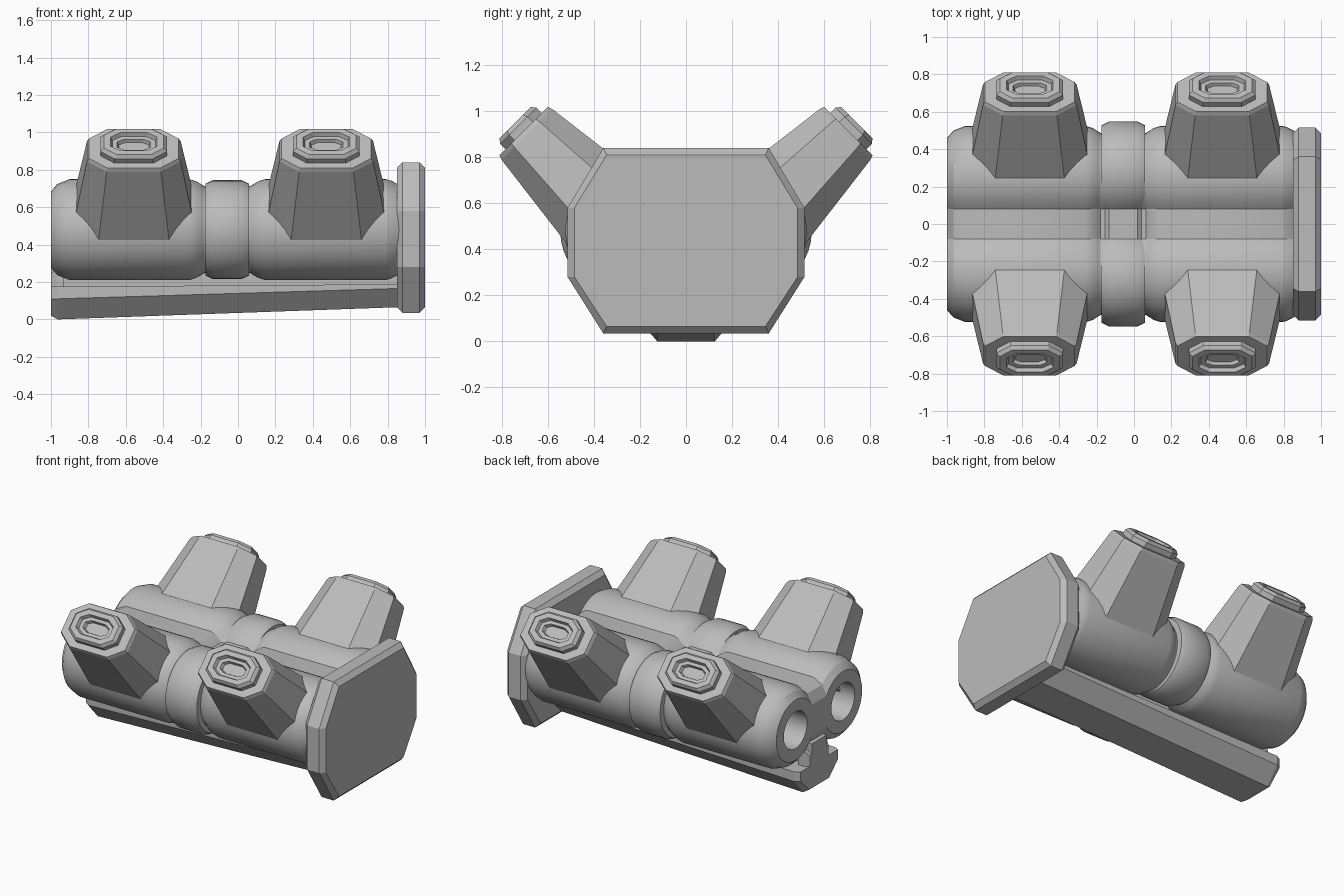
import bpy, bmesh, math
from mathutils import Vector

cube = bpy.data.objects.get("Cube")
if cube:
    bpy.data.objects.remove(cube, do_unlink=True)

# One grey metal for everything
grey = bpy.data.materials.new("grey_metal")
grey.use_nodes = True
COLOUR = (0.5, 0.5, 0.5, 1)
grey.diffuse_color = COLOUR
grey.node_tree.nodes["Principled BSDF"].inputs["Base Color"].default_value = COLOUR

AXIS_Z = 0.48


def loft(name, rings, smooth=False):
    """Skin a list of equal-length point rings and cap both ends."""
    bm = bmesh.new()
    rows = [[bm.verts.new(p) for p in ring] for ring in rings]
    for a, b in zip(rows, rows[1:]):
        for i in range(len(a)):
            j = (i + 1) % len(a)
            bm.faces.new((a[i], a[j], b[j], b[i]))
    bm.faces.new(rows[0])
    bm.faces.new(rows[-1])
    bmesh.ops.recalc_face_normals(bm, faces=bm.faces)
    mesh = bpy.data.meshes.new(name)
    bm.to_mesh(mesh)
    bm.free()
    mesh.materials.append(grey)
    obj = bpy.data.objects.new(name, mesh)
    bpy.context.collection.objects.link(obj)
    if smooth:
        smooth_sharp(obj)
    return obj


def smooth_sharp(obj):
    bpy.ops.object.select_all(action='DESELECT')
    obj.select_set(True)
    bpy.context.view_layer.objects.active = obj
    bpy.ops.object.shade_smooth_by_angle(angle=math.radians(28))


def twin_ring(x, r, c, steps=28):
    """Dumbbell section: two circles joined by a flat web."""
    web = 0.08
    start = math.acos(min((c - web) / r, 0.98))
    half = []
    for i in range(steps + 1):
        t = -(math.pi - start) + 2 * (math.pi - start) * i / steps
        half.append((c + r * math.cos(t), r * math.sin(t)))
    pts = half + [(-y, -z) for y, z in half]
    return [Vector((x, y, AXIS_Z + z)) for y, z in pts]


# Twin barrel housing with a necked middle and a chamfered open end
profile = [(-1, .205), (-.965, .245), (-.9, .27), (-.26, .27), (-.22, .258), (-.18, .232),
           (.065, .232), (.105, .258), (.145, .27), (.79, .27), (.82, .262), (.87, .235)]
housing = loft("twin_housing", [twin_ring(x, r, .255) for x, r in profile])

# Bores in the open end
for side in (-1, 1):
    bpy.ops.mesh.primitive_cylinder_add(vertices=32, radius=0.125, depth=0.8,
                                        location=(-1, side * .255, AXIS_Z),
                                        rotation=(0, math.pi / 2, 0))
    cutter = bpy.context.object
    cutter.name = "bore_cutter"
    cutter.hide_render = True
    cut = housing.modifiers.new("bore", 'BOOLEAN')
    cut.operation = 'DIFFERENCE'
    cut.solver = 'EXACT'
    cut.object = cutter
    bpy.context.view_layer.objects.active = housing
    bpy.ops.object.modifier_apply(modifier=cut.name)
    bpy.data.objects.remove(cutter, do_unlink=True)
smooth_sharp(housing)

# Raised band around the middle
band = [(-.175, .245), (-.135, .264), (.02, .264), (.06, .245)]
loft("middle_band", [twin_ring(x, r, .283) for x, r in band], True)


# Octagonal end plate with chamfered rims
def plate_ring(x, inset):
    y0, y1 = .515 - inset, .36 - inset / 2
    lo, hi = .035 + inset, .84 - inset
    pts = [(y1, lo), (y0, .28), (y0, .58), (y1, hi)]
    pts += [(-y, z) for y, z in reversed(pts)]
    return [Vector((x, y, z)) for y, z in pts]


loft("end_plate", [plate_ring(.85, .03), plate_ring(.88, 0), plate_ring(.97, 0), plate_ring(1, .03)])


# Tapered ports leaning out at 45 degrees, with a stepped, recessed mouth
def port_ring(cx, side, u, hx, hv):
    pts = []
    for a, b in ((1, .5), (.58, 1), (-.58, 1), (-1, .5), (-1, -.5), (-.58, -1), (.58, -1), (1, -.5)):
        v = .147 + hv * b
        pts.append(Vector((cx + hx * a, side * (u - v) / math.sqrt(2), (u + v) / math.sqrt(2))))
    return pts


port = [(.6, .335, .222), (1.125, .25, .156), (1.145, .24, .149), (1.145, .178, .111),
        (1.178, .178, .111), (1.197, .16, .097), (1.197, .125, .068), (1.175, .115, .06),
        (1.175, .09, .04), (1.155, .08, .034)]
for side, where in ((-1, "front"), (1, "back")):
    for cx, end in ((-.557, "open_end"), (.472, "plate_end")):
        loft(f"{where}_port_{end}", [port_ring(cx, side, *row) for row in port])


# Tapering rail below, with a neck reaching into the housing
def rail_ring(x, lift, inset=0):
    half = [(.125 - inset, lift + inset), (.22 - inset, .11 + lift * .85),
            (.22 - inset, .175 + lift * .2), (.08, .175 + lift * .2), (.08, .32)]
    pts = half + [(-y, z) for y, z in reversed(half)]
    return [Vector((x, y, z)) for y, z in pts]


loft("bottom_rail", [rail_ring(-1, 0, .02), rail_ring(-.965, 0), rail_ring(.88, .066)])

# Upright stop at the open end of the rail
stop = [(-1, .1, .245), (-.97, .12, .275), (-.93, .12, .275)]
loft("rail_stop", [[Vector((x, s * y, z)) for s, z in ((-1, .15), (1, .15), (1, top), (-1, top))]
                   for x, y, top in stop])
